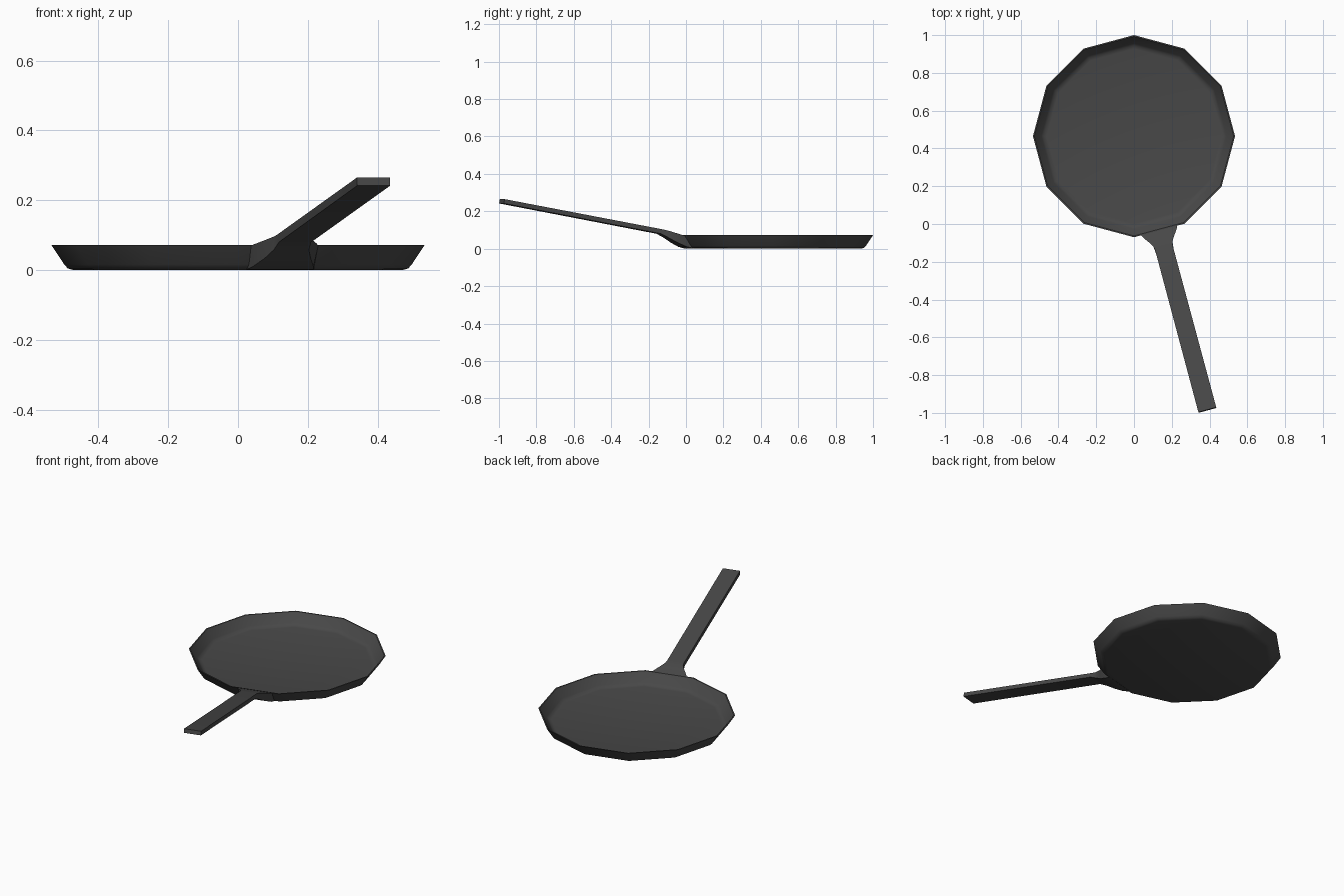
import bpy, bmesh, math
from mathutils import Vector

if "Cube" in bpy.data.objects:
    bpy.data.objects.remove(bpy.data.objects["Cube"])

iron = bpy.data.materials.new("dark_iron")
iron.diffuse_color = (0.065, 0.065, 0.065, 1)
iron.use_nodes = True
iron.node_tree.nodes["Principled BSDF"].inputs["Base Color"].default_value = iron.diffuse_color

CENTRE = Vector((0, 0.465, 0))
ANG = math.radians(-75)                      # handle leaves through the middle of one side
U = Vector((math.cos(ANG), math.sin(ANG), 0))
W = Vector((-U.y, U.x, 0))


def loft(name, rings):
    """Skin closed rings of points and cap both ends."""
    bm = bmesh.new()
    vr = [[bm.verts.new(p) for p in r] for r in rings]
    n = len(vr[0])
    for a, b in zip(vr, vr[1:]):
        for i in range(n):
            j = (i + 1) % n
            bm.faces.new((a[i], a[j], b[j], b[i]))
    bm.faces.new(vr[0][::-1])
    bm.faces.new(vr[-1])
    bmesh.ops.recalc_face_normals(bm, faces=bm.faces)
    me = bpy.data.meshes.new(name)
    bm.to_mesh(me)
    bm.free()
    ob = bpy.data.objects.new(name, me)
    bpy.context.collection.objects.link(ob)
    me.materials.append(iron)
    bpy.context.view_layer.objects.active = ob
    ob.select_set(True)
    bpy.ops.object.shade_smooth_by_angle(angle=math.radians(35))
    ob.select_set(False)
    return ob


# Pan: twelve-sided dish, outer wall up, over the rim, inner wall down to the floor
profile = [(0.472, 0.0), (0.488, 0.005), (0.498, 0.016), (0.535, 0.072),
           (0.528, 0.072), (0.491, 0.022), (0.480, 0.012), (0.462, 0.008)]
loft("pan", [[CENTRE + Vector((r * math.cos(k * math.pi / 6),
                               r * math.sin(k * math.pi / 6), z))
              for k in range(12)] for r, z in profile])

# Handle: flared root on the pan wall, then a straight rising flat bar
# (top distance, bottom distance, half width, top z, bottom z)
sections = [(0.514, 0.464, 0.100, 0.070, 0.001),
            (0.535, 0.500, 0.090, 0.076, 0.010),
            (0.565, 0.550, 0.068, 0.087, 0.034),
            (0.592, 0.590, 0.052, 0.096, 0.058),
            (0.616, 0.632, 0.048, 0.102, 0.080),
            (1.499, 1.503, 0.049, 0.265, 0.242)]
rings = []
for ut, ub, w, zt, zb in sections:
    rings.append([CENTRE + U * u + W * s + Vector((0, 0, z))
                  for u, s, z in ((ut, -w, zt), (ut, w, zt), (ub, w, zb), (ub, -w, zb))])
loft("handle", rings)
